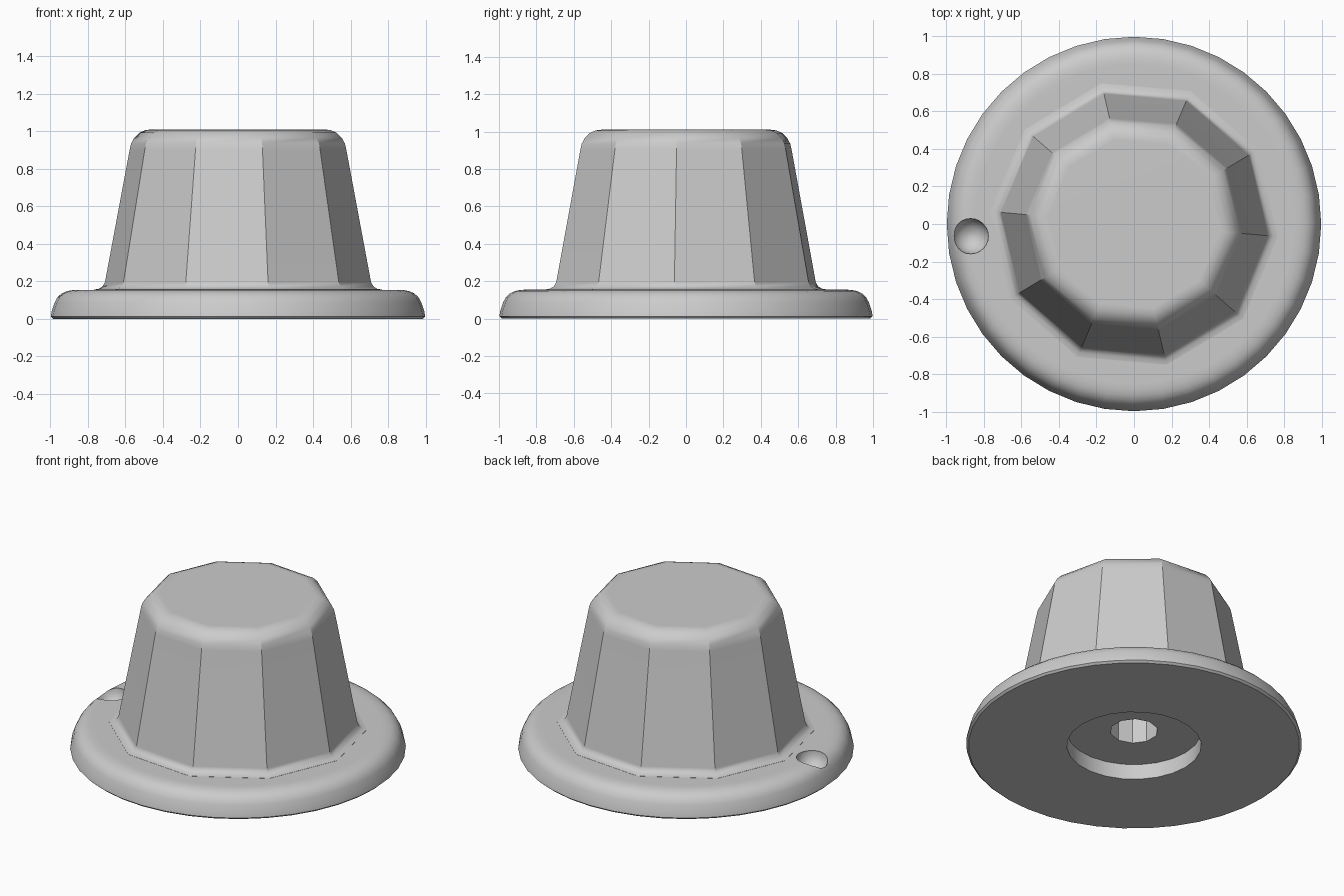
import bpy, bmesh, math

cube = bpy.data.objects.get("Cube")
if cube:
    bpy.data.objects.remove(cube, do_unlink=True)

grey = bpy.data.materials.new("plain_grey")
grey.use_nodes = True
COLOUR = (0.6, 0.6, 0.6, 1)
grey.diffuse_color = COLOUR
grey.node_tree.nodes["Principled BSDF"].inputs["Base Color"].default_value = COLOUR


def loft(name, profile, sides, turn=0):
    """Closed solid of stacked rings; profile is (radius, height) from bottom to top."""
    bm = bmesh.new()
    rings = []
    for r, z in profile:
        angles = [math.radians(turn) + math.tau * i / sides for i in range(sides)]
        rings.append([bm.verts.new((r * math.cos(a), r * math.sin(a), z)) for a in angles])
    for low, high in zip(rings, rings[1:]):
        for i in range(sides):
            j = (i + 1) % sides
            bm.faces.new((low[i], low[j], high[j], high[i]))
    bm.faces.new(rings[0][::-1])
    bm.faces.new(rings[-1])
    mesh = bpy.data.meshes.new(name)
    bm.to_mesh(mesh)
    bm.free()
    mesh.materials.append(grey)
    ob = bpy.data.objects.new(name, mesh)
    bpy.context.collection.objects.link(ob)
    return ob


def select(ob):
    bpy.ops.object.select_all(action='DESELECT')
    ob.select_set(True)
    bpy.context.view_layer.objects.active = ob


def combine(ob, other, operation):
    """Apply a boolean and remove the second solid."""
    select(ob)
    mod = ob.modifiers.new("boolean", 'BOOLEAN')
    mod.operation, mod.object, mod.solver = operation, other, 'EXACT'
    bpy.ops.object.modifier_apply(modifier=mod.name)
    bpy.data.objects.remove(other, do_unlink=True)


# Round flange with a softened upper rim
knob = loft("knob", [(0.985, 0), (0.998, 0.012), (0.993, 0.04), (0.977, 0.088),
                     (0.962, 0.115), (0.94, 0.135), (0.915, 0.147), (0.885, 0.153),
                     (0.85, 0.155)], 40)

# Ten-sided tapering grip with a fillet at its foot and a rounded top
grip = loft("grip", [(0.77, 0.05), (0.77, 0.156), (0.745, 0.16), (0.725, 0.172),
                     (0.712, 0.195), (0.58, 0.9), (0.572, 0.935), (0.555, 0.965),
                     (0.528, 0.992), (0.495, 1.006), (0.46, 1.01)], 10, -5)
combine(knob, grip, 'UNION')

# Recess and shaft hole underneath
combine(knob, loft("recess", [(0.4, -0.1), (0.4, 0.1)], 24), 'DIFFERENCE')
combine(knob, loft("shaft_hole", [(0.143, -0.1), (0.143, 0.7)], 10, 18), 'DIFFERENCE')

# Round pointer dimple in the rim
bpy.ops.mesh.primitive_uv_sphere_add(segments=24, ring_count=12, radius=0.095,
                                     location=(-0.87, -0.065, 0.145))
dimple = bpy.context.object
dimple.data.materials.append(grey)
combine(knob, dimple, 'DIFFERENCE')

# Smooth the rounded parts, keep the facets crisp
select(knob)
bpy.ops.object.shade_smooth_by_angle(angle=math.radians(30))
weighted = knob.modifiers.new("weighted_normals", 'WEIGHTED_NORMAL')
weighted.keep_sharp = True
